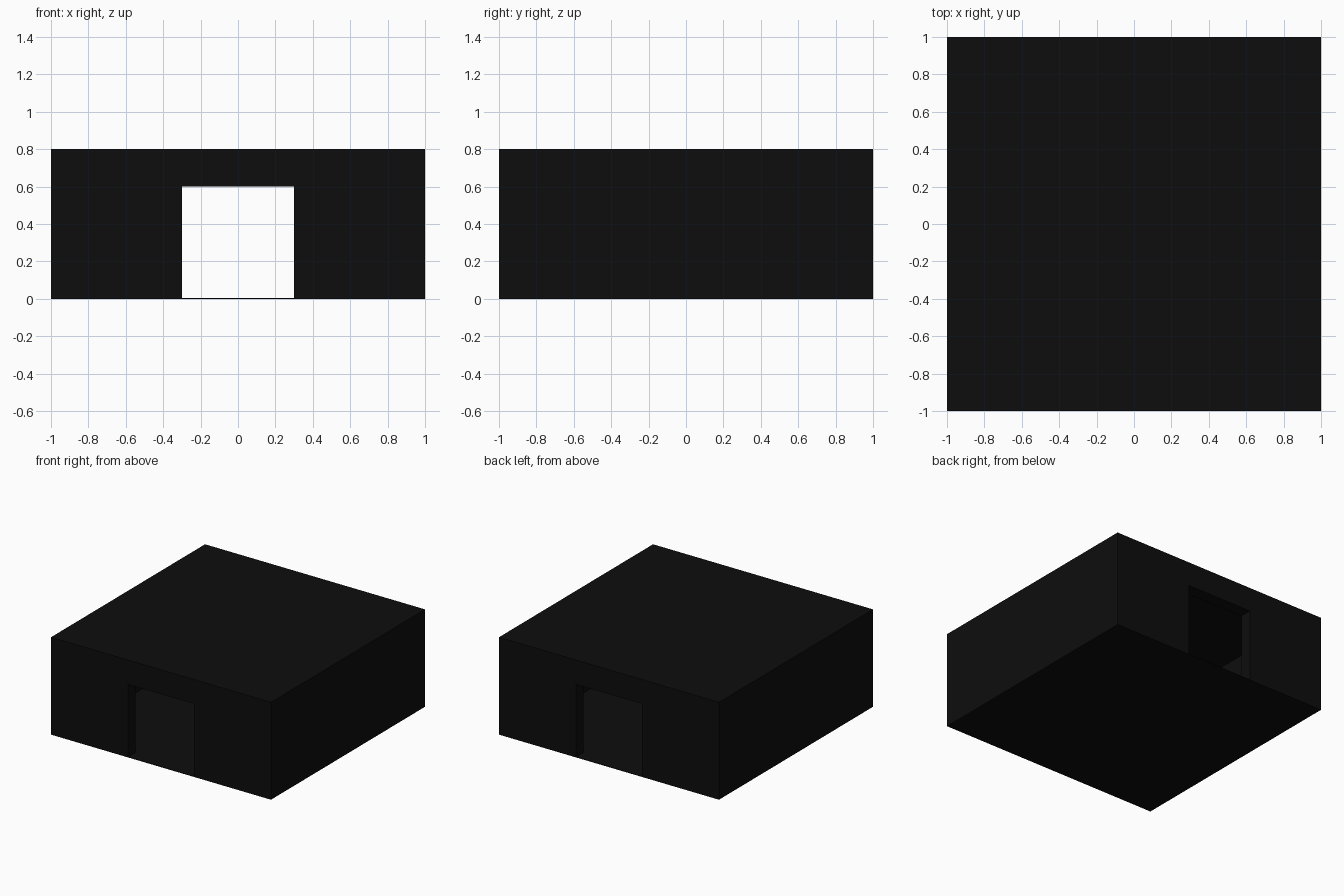
import bpy
import bmesh
from mathutils import Matrix, Vector

cube = bpy.data.objects.get("Cube")
if cube:
    bpy.data.objects.remove(cube, do_unlink=True)

HALF = 1.0        # half the building's width and depth
HEIGHT = 0.8
WALL = 0.1        # wall thickness
SKIN = 0.004      # thin floor and roof sheets
DOOR_HALF, DOOR_TOP = 0.3, 0.6

black = bpy.data.materials.new("matte_black")
black.use_nodes = True
colour = (0.004, 0.004, 0.004, 1.0)
black.diffuse_color = colour
black.node_tree.nodes["Principled BSDF"].inputs["Base Color"].default_value = colour


def finish(name, bm):
    bmesh.ops.recalc_face_normals(bm, faces=bm.faces[:])
    mesh = bpy.data.meshes.new(name)
    bm.to_mesh(mesh)
    bm.free()
    mesh.materials.append(black)
    obj = bpy.data.objects.new(name, mesh)
    bpy.context.collection.objects.link(obj)


def box(name, low, high):
    low, high = Vector(low), Vector(high)
    bm = bmesh.new()
    place = Matrix.Translation((low + high) / 2) @ Matrix.Diagonal((*(high - low), 1))
    bmesh.ops.create_cube(bm, size=1, matrix=place)
    finish(name, bm)


def door_wall(name, y):
    # Arch-shaped outline extruded through the wall thickness
    bottom, top = SKIN, HEIGHT - SKIN
    half = [(DOOR_HALF, DOOR_TOP), (DOOR_HALF, bottom), (HALF, bottom), (HALF, top)]
    outline = half + [(-x, z) for x, z in reversed(half)]
    bm = bmesh.new()
    face = bm.faces.new([bm.verts.new((x, y, z)) for x, z in outline])
    grown = bmesh.ops.extrude_face_region(bm, geom=[face])["geom"]
    moved = [v for v in grown if isinstance(v, bmesh.types.BMVert)]
    bmesh.ops.translate(bm, verts=moved, vec=(0, WALL, 0))
    finish(name, bm)


# Floor and roof sheets
box("floor", (-HALF, -HALF, 0), (HALF, HALF, SKIN))
box("roof", (-HALF, -HALF, HEIGHT - SKIN), (HALF, HALF, HEIGHT))

# Front and back walls, each with a doorway
door_wall("front_wall", -HALF)
door_wall("back_wall", HALF - WALL)

# Plain side walls between them
for name, x in (("right_wall", -HALF), ("left_wall", HALF - WALL)):
    box(name, (x, WALL - HALF, SKIN), (x + WALL, HALF - WALL, HEIGHT - SKIN))
